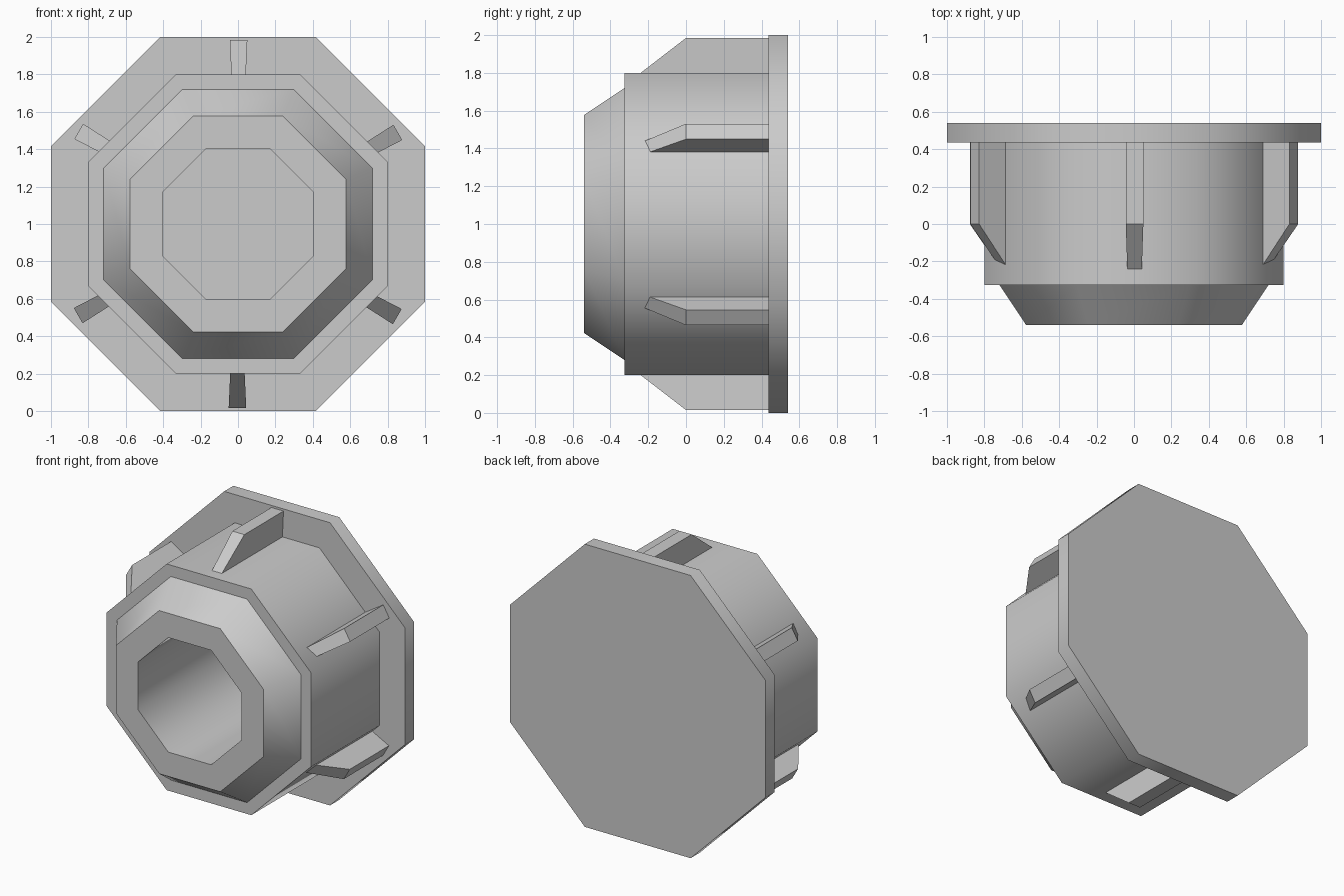
import bpy, bmesh
from math import cos, sin, pi, radians
from mathutils import Matrix

if "Cube" in bpy.data.objects:
    bpy.data.objects.remove(bpy.data.objects["Cube"])

SIDES = 8
CENTRE = Matrix.Translation((0, 0, 1))


def finish(name, bm, smooth):
    bmesh.ops.recalc_face_normals(bm, faces=bm.faces)
    mesh = bpy.data.meshes.new(name)
    bm.to_mesh(mesh)
    bm.free()
    ob = bpy.data.objects.new(name, mesh)
    bpy.context.collection.objects.link(ob)
    if smooth:
        bpy.ops.object.select_all(action='DESELECT')
        ob.select_set(True)
        bpy.context.view_layer.objects.active = ob
        bpy.ops.object.shade_smooth_by_angle(angle=radians(50))
    return ob


def octagon_lathe(name, profile, close):
    """Octagonal rings along y from (apothem, y) points; close with end caps or as a loop."""
    bm = bmesh.new()
    rings = []
    for apothem, y in profile:
        r = apothem / cos(pi / SIDES)
        rings.append([bm.verts.new((r * cos((i + 0.5) * 2 * pi / SIDES), y,
                                    1 + r * sin((i + 0.5) * 2 * pi / SIDES)))
                      for i in range(SIDES)])
    pairs = list(zip(rings, rings[1:]))
    for a, b in pairs:
        for i in range(SIDES):
            j = (i + 1) % SIDES
            bm.faces.new((a[i], a[j], b[j], b[i]))
    if close:
        bm.faces.new(rings[0])
        bm.faces.new(rings[-1])
    return finish(name, bm, True)


# Back flange plate
octagon_lathe("flange", [(1.0, 0.54), (1.0, 0.437)], True)

# Hollow plug body: outer wall, front step, bevelled nose, deep bore
octagon_lathe("plug_body", [(0.8, 0.437), (0.8, -0.325), (0.72, -0.325),
                            (0.577, -0.54), (0.405, -0.54), (0.405, 0.437)], False)

# Six grip ribs: sloped at the front, slightly wider at the outside
RIB = [(0.437, 0.76), (0.437, 0.985), (0.0, 0.985), (-0.292, 0.76)]
for k in range(6):
    bm = bmesh.new()
    sides = []
    for s in (-1, 1):
        sides.append([bm.verts.new((0.003 + s * (0.047 - 0.045 * (0.985 - r)), y, r))
                      for y, r in RIB])
    a, b = sides
    bm.faces.new(a)
    bm.faces.new(b)
    for i in range(4):
        j = (i + 1) % 4
        bm.faces.new((a[i], a[j], b[j], b[i]))
    bm.transform(CENTRE @ Matrix.Rotation(k * pi / 3, 4, 'Y'))
    finish(f"grip_rib_{k + 1}", bm, False)
